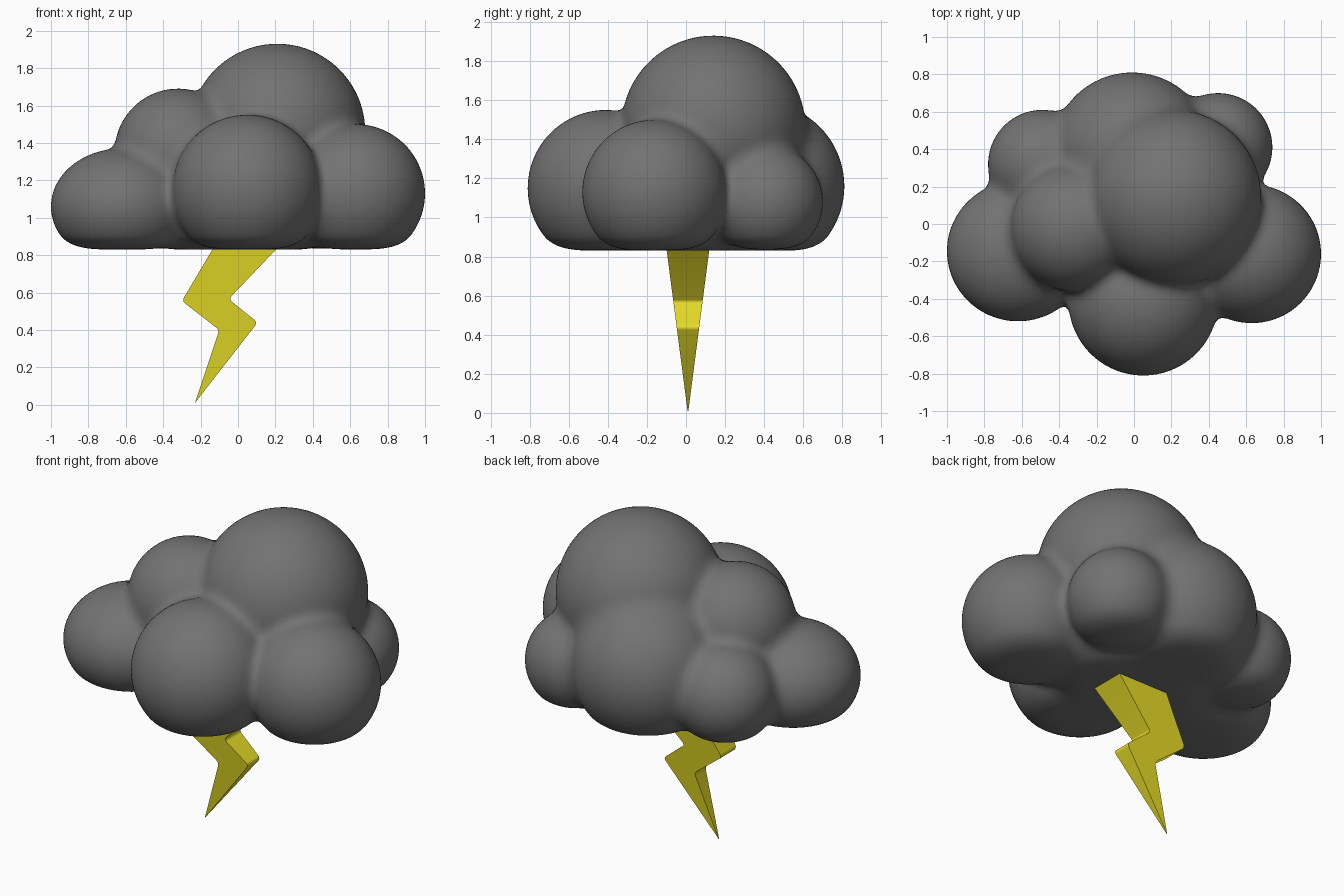
import bpy, bmesh
from math import sqrt
from mathutils import Vector, Matrix

if "Cube" in bpy.data.objects:
    bpy.data.objects.remove(bpy.data.objects["Cube"])


def material(name, rgb):
    m = bpy.data.materials.new(name)
    m.diffuse_color = (*rgb, 1)
    m.use_nodes = True
    m.node_tree.nodes["Principled BSDF"].inputs["Base Color"].default_value = m.diffuse_color
    return m


grey = material("storm grey", (0.17, 0.17, 0.17))
yellow = material("bolt yellow", (0.8, 0.72, 0.02))

BASE = 0.83
# Cloud puffs: x, y, z, horizontal radius x, radius y, radius z
PUFFS = [
    (0.21, 0.14, 1.46, 0.47, 0.47, 0.47),     # crown
    (0.05, -0.41, 1.15, 0.40, 0.40, 0.40),    # front
    (0.63, -0.16, 1.13, 0.37, 0.37, 0.37),    # right
    (-0.62, -0.145, 1.06, 0.38, 0.375, 0.31),  # left
    (-0.32, -0.02, 1.35, 0.34, 0.34, 0.34),   # upper left
    (-0.01, 0.38, 1.16, 0.43, 0.43, 0.43),    # back
    (-0.49, 0.32, 1.09, 0.29, 0.29, 0.29),    # back left
    (0.45, 0.41, 1.08, 0.29, 0.29, 0.29),     # back right
    (0.0, 0.0, 1.06, 0.58, 0.42, 0.38),       # hidden core
]


def smooth_min(a, b, k):
    h = k - abs(a - b)
    return min(a, b) - (h * h / (4 * k) if h > 0 else 0)


def field(x, y, z):
    # Blended distance to the puffs, trimmed by the flat base
    d = 9.0
    for cx, cy, cz, rx, ry, rz in PUFFS:
        q = sqrt(((x - cx) / rx) ** 2 + ((y - cy) / ry) ** 2 + ((z - cz) / rz) ** 2)
        d = smooth_min(d, (q - 1) * min(rx, ry, rz), 0.07)
    return -smooth_min(-d, z - BASE, 0.08)


# Cloud: fuse the puffs, then settle the surface on the blended shape
bm = bmesh.new()
for cx, cy, cz, rx, ry, rz in PUFFS:
    bmesh.ops.create_icosphere(
        bm, subdivisions=4, radius=1,
        matrix=Matrix.Translation((cx, cy, cz)) @ Matrix.Diagonal((rx, ry, rz, 1)))
me = bpy.data.meshes.new("puffs")
bm.to_mesh(me)
bm.free()
cloud = bpy.data.objects.new("cloud", me)
bpy.context.collection.objects.link(cloud)
rm = cloud.modifiers.new("fuse", 'REMESH')
rm.mode = 'VOXEL'
rm.voxel_size = 0.027
bpy.context.view_layer.update()
deps = bpy.context.evaluated_depsgraph_get()
fused = bpy.data.meshes.new_from_object(cloud.evaluated_get(deps))
cloud.modifiers.clear()
cloud.data = fused
E = 0.002
for v in fused.vertices:
    p = v.co.copy()
    for _ in range(4):
        d = field(*p)
        if abs(d) < 0.0005:
            break
        g = Vector((field(p.x + E, p.y, p.z) - d,
                    field(p.x, p.y + E, p.z) - d,
                    field(p.x, p.y, p.z + E) - d)) / E
        step = g * (d / max(g.length_squared, 0.2))
        if step.length > 0.12:
            step *= 0.12 / step.length
        p -= step
    v.co = p
for f in fused.polygons:
    f.use_smooth = True
fused.materials.clear()
fused.materials.append(grey)

# Lightning bolt: zigzag profile whose thickness tapers to the tip
PROFILE = [(-0.095, 0.90), (-0.30, 0.555), (-0.10, 0.40), (-0.23, 0.01),
           (0.105, 0.44), (-0.05, 0.565), (0.27, 0.90)]
bm = bmesh.new()
front, back = [], []
for x, z in PROFILE:
    t = 0.002 + 0.13 * (z - 0.01)
    front.append(bm.verts.new((x, 0.01 - t, z)))
    back.append(bm.verts.new((x, 0.01 + t, z)))
bm.faces.new(front)
bm.faces.new(back[::-1])
n = len(PROFILE)
for i in range(n):
    j = (i + 1) % n
    bm.faces.new((front[i], back[i], back[j], front[j]))
corners = [bm.edges.get((front[i], back[i])) for i in (1, 2, 4, 5)]
bmesh.ops.bevel(bm, geom=corners, offset=0.02, segments=4, profile=0.5, affect='EDGES')
bmesh.ops.recalc_face_normals(bm, faces=bm.faces)
bmesh.ops.triangulate(bm, faces=[f for f in bm.faces if len(f.verts) > 4])
me = bpy.data.meshes.new("lightning_bolt")
bm.to_mesh(me)
bm.free()
bolt = bpy.data.objects.new("lightning_bolt", me)
bpy.context.collection.objects.link(bolt)
me.materials.append(yellow)
bpy.ops.object.select_all(action='DESELECT')
bolt.select_set(True)
bpy.context.view_layer.objects.active = bolt
bpy.ops.object.shade_smooth_by_angle(angle=0.6)
